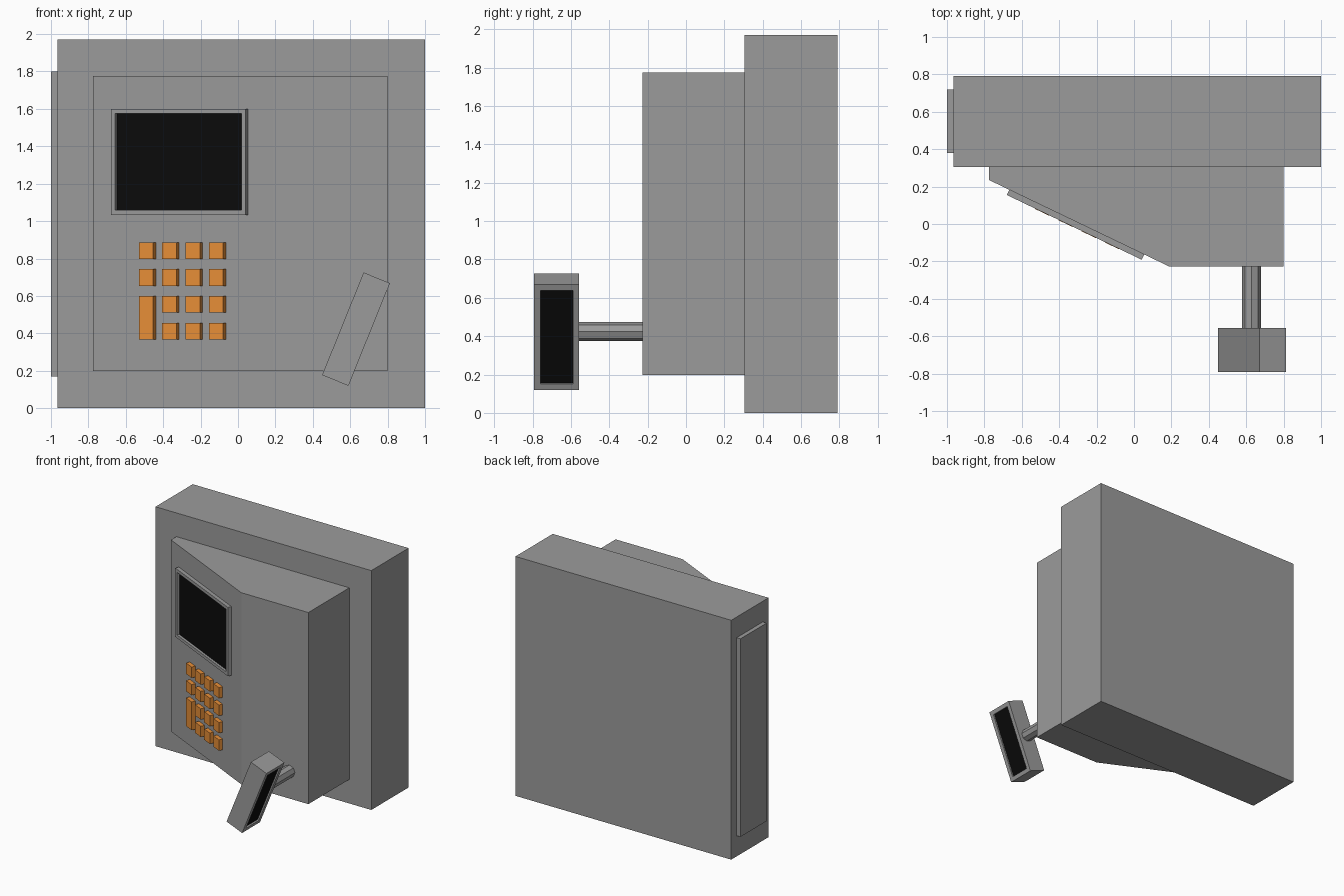
import bpy, bmesh, math
from mathutils import Matrix, Vector

if "Cube" in bpy.data.objects:
    bpy.data.objects.remove(bpy.data.objects["Cube"])


def material(name, color):
    m = bpy.data.materials.new(name)
    m.diffuse_color = color
    m.use_nodes = True
    m.node_tree.nodes["Principled BSDF"].inputs["Base Color"].default_value = m.diffuse_color
    return m


GREY = material("grey", (0.33, 0.33, 0.33, 1))
BLACK = material("black", (0.0033, 0.0033, 0.0033, 1))
ORANGE = material("orange", (0.82, 0.28, 0.04, 1))


def finish(name, bm, mats=(GREY,)):
    bmesh.ops.recalc_face_normals(bm, faces=bm.faces[:])
    me = bpy.data.meshes.new(name)
    bm.to_mesh(me)
    bm.free()
    for m in mats:
        me.materials.append(m)
    ob = bpy.data.objects.new(name, me)
    bpy.context.collection.objects.link(ob)
    return ob


def box(name, lo, hi, frame=Matrix(), mats=(GREY,), panel=None, border=0.03, depth=0.02):
    """Box between two corners; 'panel' is the local side given a recessed black face."""
    lo, hi = Vector(lo), Vector(hi)
    bm = bmesh.new()
    bmesh.ops.create_cube(bm, size=1, matrix=Matrix.Translation((lo + hi) / 2)
                          @ Matrix.Diagonal((*(hi - lo), 1)))
    if panel:
        axis = Vector(panel)
        bm.normal_update()
        face = max(bm.faces, key=lambda f: f.normal.dot(axis))
        bmesh.ops.inset_region(bm, faces=[face], thickness=border, use_even_offset=True)
        inner = bmesh.ops.extrude_discrete_faces(bm, faces=[face])["faces"][0]
        bmesh.ops.translate(bm, verts=inner.verts[:], vec=-axis * depth)
        inner.material_index = 1
    bm.transform(frame)
    return finish(name, bm, mats)


# Back cabinet and side plate
box("cabinet", (-0.965, 0.305, 0), (1.0, 0.79, 1.97))
box("side_plate", (-1.0, 0.38, 0.17), (-0.965, 0.72, 1.80))

# Front housing with slanted control face
profile = [(-0.775, 0.305), (-0.775, 0.235), (0.19, -0.228), (0.80, -0.228), (0.80, 0.305)]
bm = bmesh.new()
base = bm.faces.new([bm.verts.new((x, y, 0.198)) for x, y in profile])
top = bmesh.ops.extrude_face_region(bm, geom=[base], use_keep_orig=True)["geom"]
bmesh.ops.translate(bm, verts=[v for v in top if isinstance(v, bmesh.types.BMVert)],
                    vec=(0, 0, 1.577))
finish("front_housing", bm)

# Local frame of the slanted face: x along it, -y outward
slant = Matrix.Translation((-0.775, 0.235, 0)) @ Matrix.Rotation(math.atan2(-0.463, 0.965), 4, 'Z')

# Screen
box("screen", (0.12, -0.031, 1.033), (0.92, 0, 1.60), slant, (GREY, BLACK),
    panel=(0, -1, 0), border=0.026)

# Keypad: 4 x 4 grid, with a double-height key at lower left
for col in range(4):
    s = 0.287 + col * 0.1385
    for row in range(4):
        z, h = 0.367 + row * 0.1435, 0.089
        if col == 0 and row == 1:
            continue
        if col == 0 and row == 0:
            h += 0.1435
        box(f"key_{row}_{col}", (s, -0.033, z), (s + 0.085, 0, z + h), slant, (ORANGE,))

# Handle stem
bm = bmesh.new()
bmesh.ops.create_cone(bm, cap_ends=True, segments=8, radius1=0.05, radius2=0.05, depth=0.335,
                      matrix=Matrix.Translation((0.628, -0.39, 0.424)) @ Matrix.Rotation(math.pi / 2, 4, 'X'))
finish("handle_stem", bm)

# Tilted handle head with dark panel on its right side
tilt = Matrix.Translation((0.631, -0.674, 0.4225)) @ Matrix.Rotation(math.radians(22), 4, 'Y')
box("handle_head", (-0.076, -0.117, -0.296), (0.076, 0.117, 0.296), tilt, (GREY, BLACK),
    panel=(1, 0, 0), border=0.033, depth=0.012)
